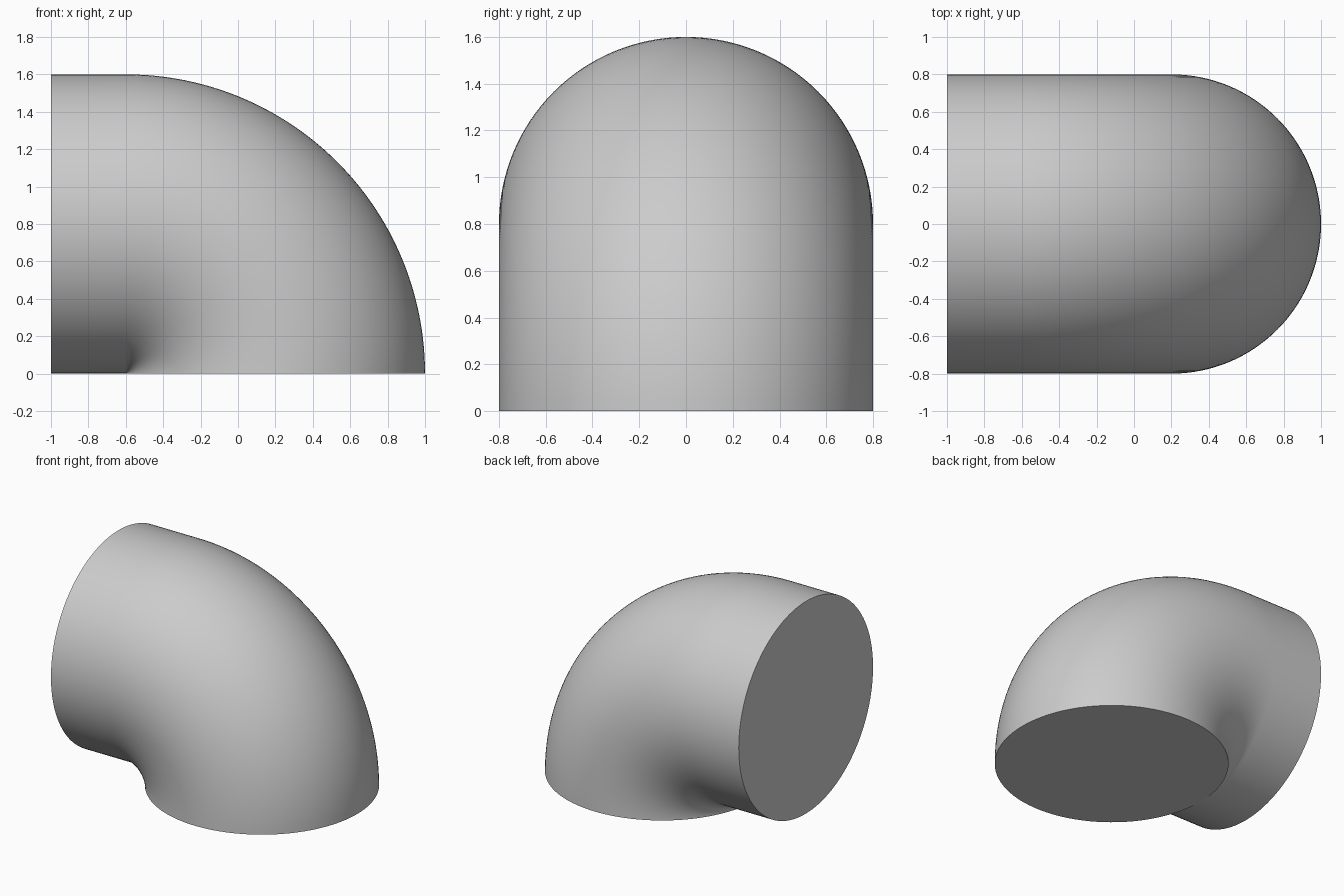
import bpy, bmesh
from math import pi, radians
from mathutils import Matrix, Vector

cube = bpy.data.objects.get("Cube")
if cube:
    bpy.data.objects.remove(cube, do_unlink=True)

RADIUS = 0.8      # pipe radius, equal to the bend radius
BEND_X = -0.6     # where the straight length meets the bend
SIDES, STEPS = 128, 48

grey = bpy.data.materials.new("light_grey")
grey.use_nodes = True
colour = (0.6, 0.6, 0.6, 1)
grey.diffuse_color = colour
grey.node_tree.nodes["Principled BSDF"].inputs["Base Color"].default_value = colour

bm = bmesh.new()

# Open end ring, standing upright and facing -x
ring = bmesh.ops.create_circle(
    bm, cap_ends=False, segments=SIDES, radius=RADIUS,
    matrix=Matrix.Translation((-1, 0, RADIUS)) @ Matrix.Rotation(pi / 2, 4, 'Y'))

# Straight length
tube = bmesh.ops.extrude_edge_only(bm, edges=bm.edges[:])["geom"]
verts = [g for g in tube if isinstance(g, bmesh.types.BMVert)]
edges = [g for g in tube if isinstance(g, bmesh.types.BMEdge)]
bmesh.ops.translate(bm, verts=verts, vec=Vector((BEND_X + 1, 0, 0)))
edges = [e for e in edges if all(v in verts for v in e.verts)]

# Quarter bend down to the ground
bmesh.ops.spin(bm, geom=verts + edges, cent=(BEND_X, 0, 0), axis=(0, 1, 0),
               angle=pi / 2, steps=STEPS, use_duplicate=False)
bmesh.ops.remove_doubles(bm, verts=bm.verts[:], dist=0.0001)

# Flat end caps
bmesh.ops.holes_fill(bm, edges=[e for e in bm.edges if e.is_boundary], sides=0)
bmesh.ops.recalc_face_normals(bm, faces=bm.faces[:])

mesh = bpy.data.meshes.new("pipe_elbow")
bm.to_mesh(mesh)
bm.free()
mesh.materials.append(grey)
elbow = bpy.data.objects.new("pipe_elbow", mesh)
bpy.context.collection.objects.link(elbow)

# Smooth walls with crisp rims
bpy.ops.object.select_all(action='DESELECT')
elbow.select_set(True)
bpy.context.view_layer.objects.active = elbow
bpy.ops.object.shade_smooth_by_angle(angle=radians(40))
